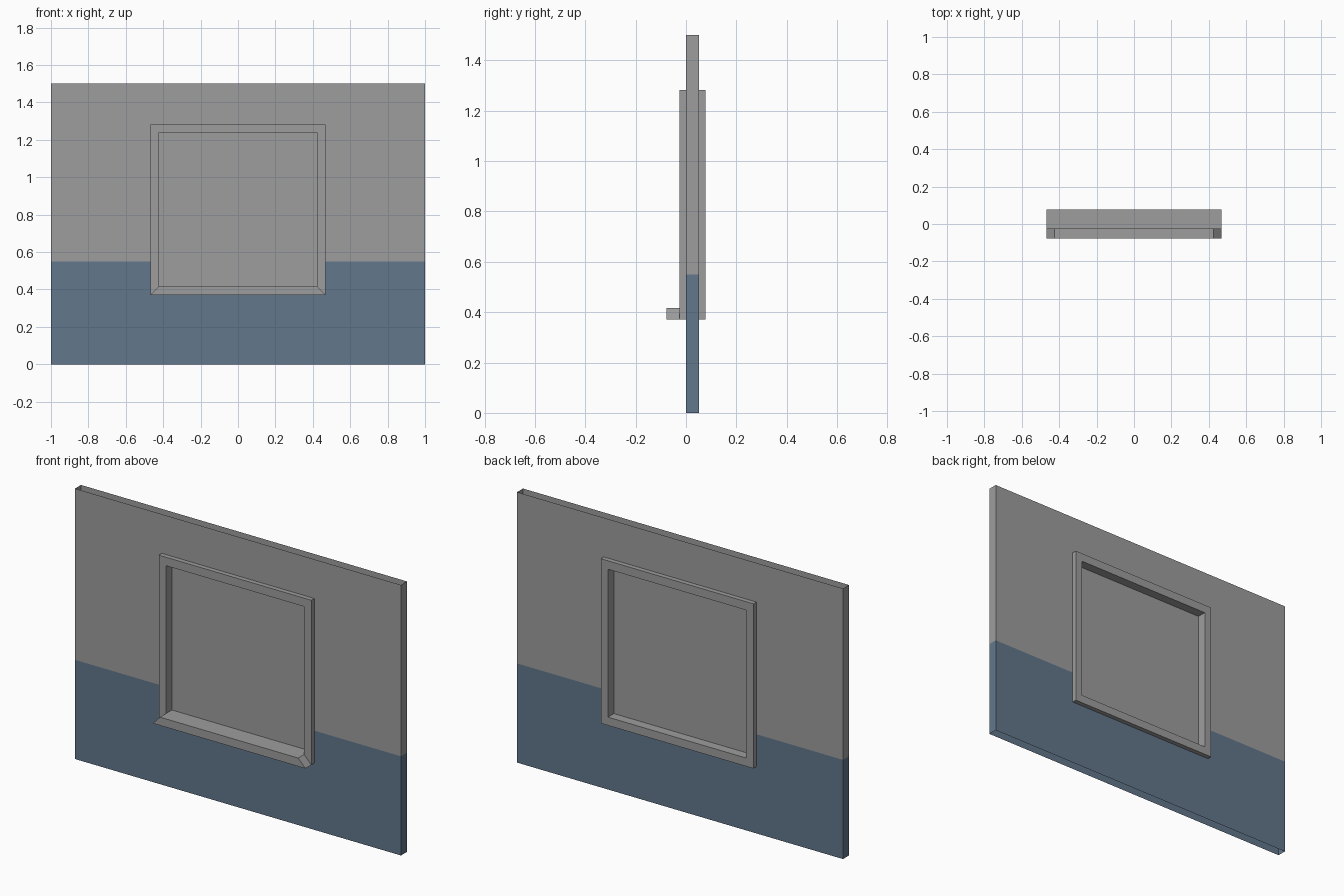
import bpy, bmesh

if "Cube" in bpy.data.objects:
    bpy.data.objects.remove(bpy.data.objects["Cube"])


def material(name, rgb):
    m = bpy.data.materials.new(name)
    m.diffuse_color = (*rgb, 1)
    m.use_nodes = True
    m.node_tree.nodes["Principled BSDF"].inputs["Base Color"].default_value = m.diffuse_color
    return m


GREY = material("plaster grey", (0.34, 0.34, 0.34))
BLUE = material("wainscot blue", (0.122, 0.184, 0.262))

WALL_Y = (0.0, 0.052)          # wall front and back
FRAME_Y = (-0.026, 0.078)      # frame front and back
SILL_Y = -0.078
PAINT_Z = 0.55                 # top of the blue band
OX, OZ = 0.468, (0.37, 1.283)  # frame outside
IX, IZ = 0.424, (0.416, 1.236)  # frame inside


def finish(name, bm, mats):
    bmesh.ops.remove_doubles(bm, verts=bm.verts, dist=1e-5)
    me = bpy.data.meshes.new(name)
    bm.to_mesh(me)
    bm.free()
    for m in mats:
        me.materials.append(m)
    ob = bpy.data.objects.new(name, me)
    bpy.context.collection.objects.link(ob)
    return ob


def face(bm, pts, flip=False):
    f = bm.faces.new([bm.verts.new(p) for p in pts])
    if flip:
        f.normal_flip()
    return f


def rect(hx, z, y):
    return [(-hx, y, z[0]), (hx, y, z[0]), (hx, y, z[1]), (-hx, y, z[1])]


# Wall: front, back and ends, open at top and bottom, with a window hole
bm = bmesh.new()
xs = [-1, -OX, OX, 1]
zs = [0, OZ[0], PAINT_Z, OZ[1], 1.5]
for k, (z0, z1) in enumerate(zip(zs, zs[1:])):
    new = []
    for i, (x0, x1) in enumerate(zip(xs, xs[1:])):
        if i == 1 and k in (1, 2):
            continue
        for y in WALL_Y:
            new.append(face(bm, [(x0, y, z0), (x1, y, z0), (x1, y, z1), (x0, y, z1)],
                            y == WALL_Y[1]))
    for x in (-1, 1):
        a, b = WALL_Y
        new.append(face(bm, [(x, a, z0), (x, b, z0), (x, b, z1), (x, a, z1)], x < 0))
    for f in new:
        f.material_index = 1 if z1 <= PAINT_Z else 0
finish("wall", bm, [GREY, BLUE])

# Window frame: mitred rectangular ring passing through the wall
bm = bmesh.new()
loops = [rect(OX, OZ, FRAME_Y[0]), rect(IX, IZ, FRAME_Y[0]),
         rect(IX, IZ, FRAME_Y[1]), rect(OX, OZ, FRAME_Y[1])]
for n in range(4):
    a, b = loops[n], loops[(n + 1) % 4]
    for i in range(4):
        j = (i + 1) % 4
        face(bm, [a[i], a[j], b[j], b[i]])
bmesh.ops.remove_doubles(bm, verts=bm.verts, dist=1e-5)
bmesh.ops.recalc_face_normals(bm, faces=bm.faces)
# merge coplanar mitre seams
bmesh.ops.dissolve_limit(bm, angle_limit=0.01, verts=bm.verts, edges=bm.edges)
finish("window_frame", bm, [GREY])

# Sill: projecting bottom rail with mitred ends
bm = bmesh.new()
profile = [(-OX, OZ[0]), (OX, OZ[0]), (IX, IZ[0]), (-IX, IZ[0])]
face(bm, [(x, SILL_Y, z) for x, z in profile])
for i in range(4):
    (x0, z0), (x1, z1) = profile[i], profile[(i + 1) % 4]
    face(bm, [(x0, SILL_Y, z0), (x0, FRAME_Y[0], z0),
              (x1, FRAME_Y[0], z1), (x1, SILL_Y, z1)])
finish("window_sill", bm, [GREY])

# Pane set in the middle of the frame
bm = bmesh.new()
face(bm, rect(IX, IZ, sum(WALL_Y) / 2))
finish("window_pane", bm, [GREY])
